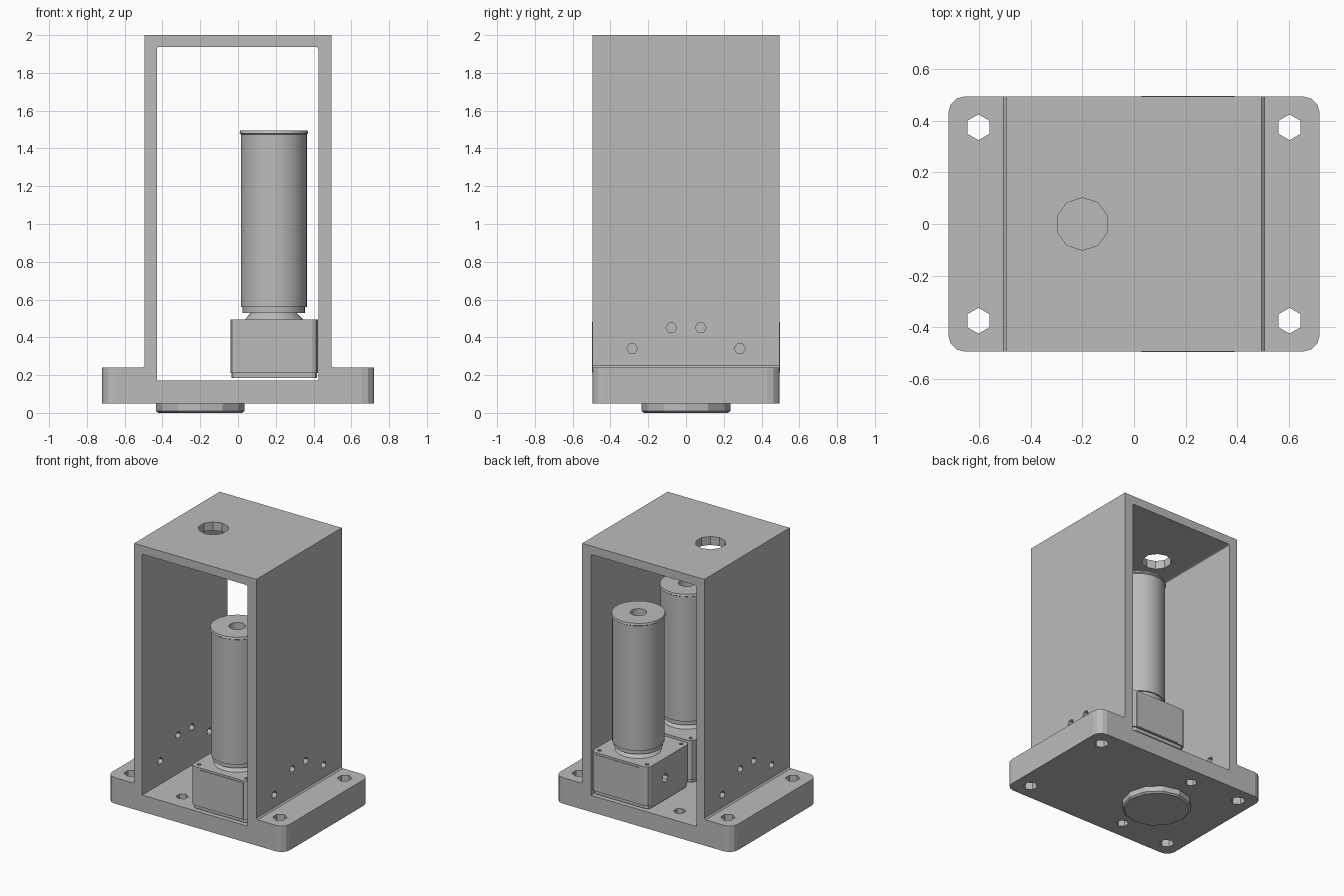
import bpy, bmesh, math
from mathutils import Matrix

if "Cube" in bpy.data.objects:
    bpy.data.objects.remove(bpy.data.objects["Cube"])

grey = bpy.data.materials.new("machined grey")
grey.use_nodes = True
grey.diffuse_color = (0.5, 0.5, 0.5, 1)
grey.node_tree.nodes["Principled BSDF"].inputs["Base Color"].default_value = (0.5, 0.5, 0.5, 1)


def make(name, bm):
    bmesh.ops.recalc_face_normals(bm, faces=bm.faces)
    mesh = bpy.data.meshes.new(name)
    bm.to_mesh(mesh)
    bm.free()
    mesh.materials.append(grey)
    obj = bpy.data.objects.new(name, mesh)
    bpy.context.collection.objects.link(obj)
    return obj


def extrude_y(points, y0, y1):
    """Extrude an x-z profile along y."""
    bm = bmesh.new()
    face = bm.faces.new([bm.verts.new((x, y0, z)) for x, z in points])
    moved = bmesh.ops.extrude_face_region(bm, geom=[face])["geom"]
    bmesh.ops.translate(bm, vec=(0, y1 - y0, 0),
                        verts=[v for v in moved if isinstance(v, bmesh.types.BMVert)])
    return bm


def bevel_edges(bm, axis, test, size, segments):
    """Bevel edges running along one axis whose midpoint passes the test."""
    chosen = []
    for e in bm.edges:
        a, b = (v.co for v in e.verts)
        if abs((a - b).normalized()[axis]) > 0.99 and test((a + b) / 2):
            chosen.append(e)
    bmesh.ops.bevel(bm, geom=chosen, offset=size, segments=segments,
                    profile=0.5, affect='EDGES')


def box(x0, x1, y0, y1, z0, z1):
    return extrude_y([(x0, z0), (x1, z0), (x1, z1), (x0, z1)], y0, y1)


def add_cylinder(bm, centre, radius, depth, sides, axis='Z', radius2=None):
    turn = {'Z': Matrix(), 'X': Matrix.Rotation(math.pi / 2, 4, 'Y'),
            'Y': Matrix.Rotation(math.pi / 2, 4, 'X')}[axis]
    bmesh.ops.create_cone(bm, cap_ends=True, segments=sides, radius1=radius,
                          radius2=radius if radius2 is None else radius2, depth=depth,
                          matrix=Matrix.Translation(centre) @ turn)


def cut(obj, bm):
    """Subtract a cutter, bake the result and discard the cutter."""
    cutter = make("cutter", bm)
    cutter.hide_render = True
    mod = obj.modifiers.new("cut", 'BOOLEAN')
    mod.operation, mod.solver, mod.object = 'DIFFERENCE', 'EXACT', cutter
    bpy.context.view_layer.objects.active = obj
    bpy.ops.object.modifier_apply(modifier="cut")
    bpy.data.objects.remove(cutter)


def smooth(obj):
    bpy.ops.object.select_all(action='DESELECT')
    obj.select_set(True)
    bpy.context.view_layer.objects.active = obj
    bpy.ops.object.shade_smooth_by_angle(angle=math.radians(30))


# Housing: flanged base and tower in one extrusion, rounded flange corners
half = [(0.72, 0.05), (0.72, 0.24), (0.505, 0.24), (0.495, 0.25), (0.495, 2.0)]
bm = extrude_y(half + [(-x, z) for x, z in reversed(half)], -0.495, 0.495)
bevel_edges(bm, 2, lambda m: abs(m.x) > 0.7, 0.065, 3)
housing = make("housing", bm)

# Opening through the tower
bm = box(-0.43, 0.425, -0.6, 0.6, 0.172, 1.938)
bevel_edges(bm, 1, lambda m: m.z > 1, 0.012, 2)
cut(housing, bm)

# Mounting holes, floor holes, roof hole and wall screw holes
bm = bmesh.new()
for x in (-0.603, 0.603):
    for y in (-0.375, 0.375):
        add_cylinder(bm, (x, y, 0.15), 0.05, 0.4, 6)
for y in (-0.36, 0.36):
    add_cylinder(bm, (-0.2, y, 0.1), 0.042, 0.3, 6)
add_cylinder(bm, (-0.2, 0, 1.97), 0.102, 0.2, 10)
for side in (-1, 1):
    for y, z in ((0.285, 0.34), (0.078, 0.45)):
        for s in (-1, 1):
            add_cylinder(bm, (side * 0.46, s * y, z), 0.029, 0.2, 6, 'X')
cut(housing, bm)

# Locating boss under the base
bm = bmesh.new()
add_cylinder(bm, (-0.2, 0, 0.035), 0.235, 0.05, 12)
add_cylinder(bm, (-0.2, 0, 0.005), 0.222, 0.01, 12, radius2=0.235)
make("locating_boss", bm)

# Two upright gearmotors, one at each opening
for s, label in ((-1, "front"), (1, "back")):
    mx, my = 0.19, s * 0.28
    y0, y1 = sorted((s * 0.015, s * 0.493))

    # Gearbox casing with rounded upright edges and a side shaft bore
    bm = box(-0.04, 0.423, y0, y1, 0.21, 0.495)
    bevel_edges(bm, 2, lambda m: True, 0.03, 2)
    gearbox = make(label + "_gearbox", bm)
    bm = bmesh.new()
    add_cylinder(bm, (-0.04, s * 0.3, 0.35), 0.03, 0.1, 8, 'X')
    for x in (0.0, 0.385):
        for y in (0.055, 0.45):
            add_cylinder(bm, (x, s * y, 0.495), 0.014, 0.06, 8)
    cut(gearbox, bm)

    # Bottom cover and raised end plate
    bm = box(-0.035, 0.418, y0 + 0.01, y1 - 0.01, 0.185, 0.21)
    bevel_edges(bm, 2, lambda m: True, 0.03, 2)
    make(label + "_gearbox_cover", bm)
    ya, yb = sorted((s * 0.49, s * 0.497))
    make(label + "_gearbox_end_plate", box(0.03, 0.39, ya, yb, 0.215, 0.48))

    # Motor turned from a profile: collar, body, rim and end bore
    profile = [(0, 0.49), (0.16, 0.49), (0.12, 0.53), (0.165, 0.53), (0.165, 0.56),
               (0.175, 0.56), (0.175, 1.475), (0.182, 1.48), (0.178, 1.495),
               (0.055, 1.495), (0.055, 1.44), (0, 1.44)]
    bm = bmesh.new()
    verts = [bm.verts.new((mx + r, my, z)) for r, z in profile]
    edges = [bm.edges.new(pair) for pair in zip(verts, verts[1:])]
    bmesh.ops.spin(bm, geom=verts + edges, cent=(mx, my, 0), axis=(0, 0, 1),
                   angle=math.tau, steps=32)
    bmesh.ops.remove_doubles(bm, verts=bm.verts, dist=0.0005)
    smooth(make(label + "_motor", bm))
